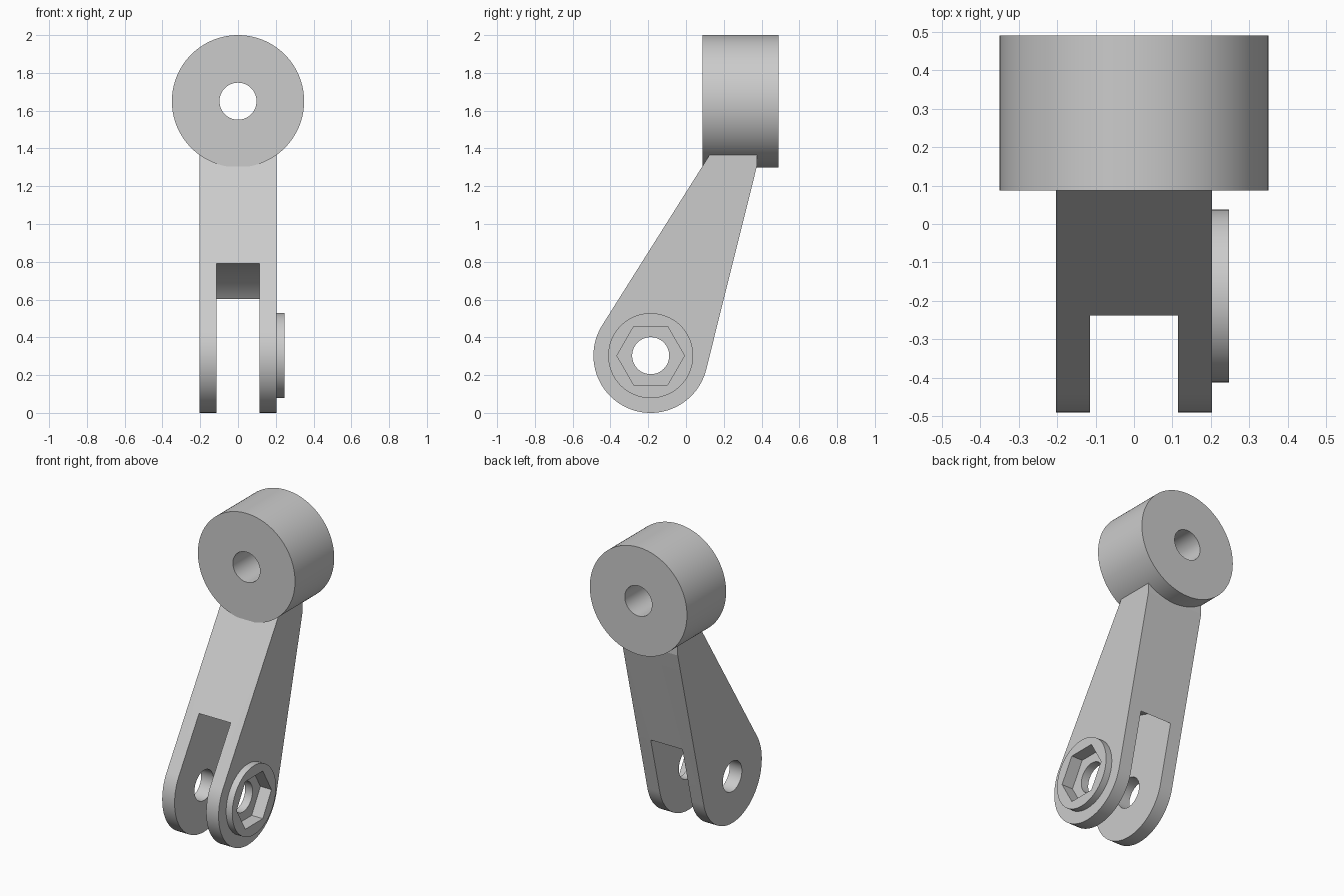
import bpy
import bmesh
from math import sin, cos, pi, radians

cube = bpy.data.objects.get("Cube")
if cube:
    bpy.data.objects.remove(cube, do_unlink=True)

# Single plain grey
GREY = (0.6, 0.6, 0.6, 1)
grey = bpy.data.materials.new("plain grey")
grey.use_nodes = True
grey.diffuse_color = GREY
grey.node_tree.nodes["Principled BSDF"].inputs["Base Color"].default_value = GREY

PIVOT = (-0.187, 0.303)   # y, z of the fork pin
HUB = (0, 1.65)           # x, z of the hub centre


def arc(centre, radius, count, start=0, end=2 * pi, closed=False):
    steps = count - 1 if closed else count
    angles = [start + (end - start) * i / steps for i in range(count)]
    return [(centre[0] + radius * cos(a), centre[1] + radius * sin(a)) for a in angles]


def prism(name, profile, low, high, axis="x"):
    """Extrude a closed 2D profile between two positions along x or y."""
    def place(p, d):
        return (d, p[0], p[1]) if axis == "x" else (p[0], d, p[1])
    bm = bmesh.new()
    face = bm.faces.new([bm.verts.new(place(p, low)) for p in profile])
    grown = bmesh.ops.extrude_face_region(bm, geom=[face])["geom"]
    shift = place((0, 0), high - low)
    bmesh.ops.translate(bm, vec=shift, verts=[v for v in grown if isinstance(v, bmesh.types.BMVert)])
    bmesh.ops.recalc_face_normals(bm, faces=bm.faces)
    mesh = bpy.data.meshes.new(name)
    bm.to_mesh(mesh)
    bm.free()
    mesh.materials.append(grey)
    obj = bpy.data.objects.new(name, mesh)
    bpy.context.collection.objects.link(obj)
    return obj


def combine(target, other, operation):
    mod = target.modifiers.new(operation.lower(), "BOOLEAN")
    mod.object, mod.operation, mod.solver = other, operation, "EXACT"
    bpy.context.view_layer.objects.active = target
    bpy.ops.object.modifier_apply(modifier=mod.name)
    bpy.data.objects.remove(other, do_unlink=True)


# Tapered arm with a rounded foot, running up into the hub
foot = arc(PIVOT, 0.303, 60, radians(147.4), radians(346), closed=True)
arm = prism("lever_arm", foot + [(0.375, 1.305), (0.375, 1.45), (0.178, 1.45)], -0.203, 0.203)

# Fork slot with a curved end, concentric with the pin
combine(arm, prism("fork_slot", arc(PIVOT, 0.49, 128), -0.114, 0.114), "DIFFERENCE")

# Raised round boss on the left prong
combine(arm, prism("nut_boss", arc(PIVOT, 0.225, 96), 0.15, 0.247), "UNION")

# Hub barrel
combine(arm, prism("hub_barrel", arc(HUB, 0.35, 128), 0.087, 0.49, "y"), "UNION")

# Hexagonal nut pocket, pin hole and hub bore
combine(arm, prism("nut_pocket", arc(PIVOT, 0.179, 6), 0.167, 0.3), "DIFFERENCE")
combine(arm, prism("pin_hole", arc(PIVOT, 0.098, 64), -0.4, 0.4), "DIFFERENCE")
combine(arm, prism("hub_bore", arc(HUB, 0.098, 64), 0, 0.6, "y"), "DIFFERENCE")

# Smooth the round walls, keep edges crisp
bpy.ops.object.select_all(action="DESELECT")
arm.select_set(True)
bpy.context.view_layer.objects.active = arm
bpy.ops.object.shade_smooth_by_angle(angle=radians(10))
